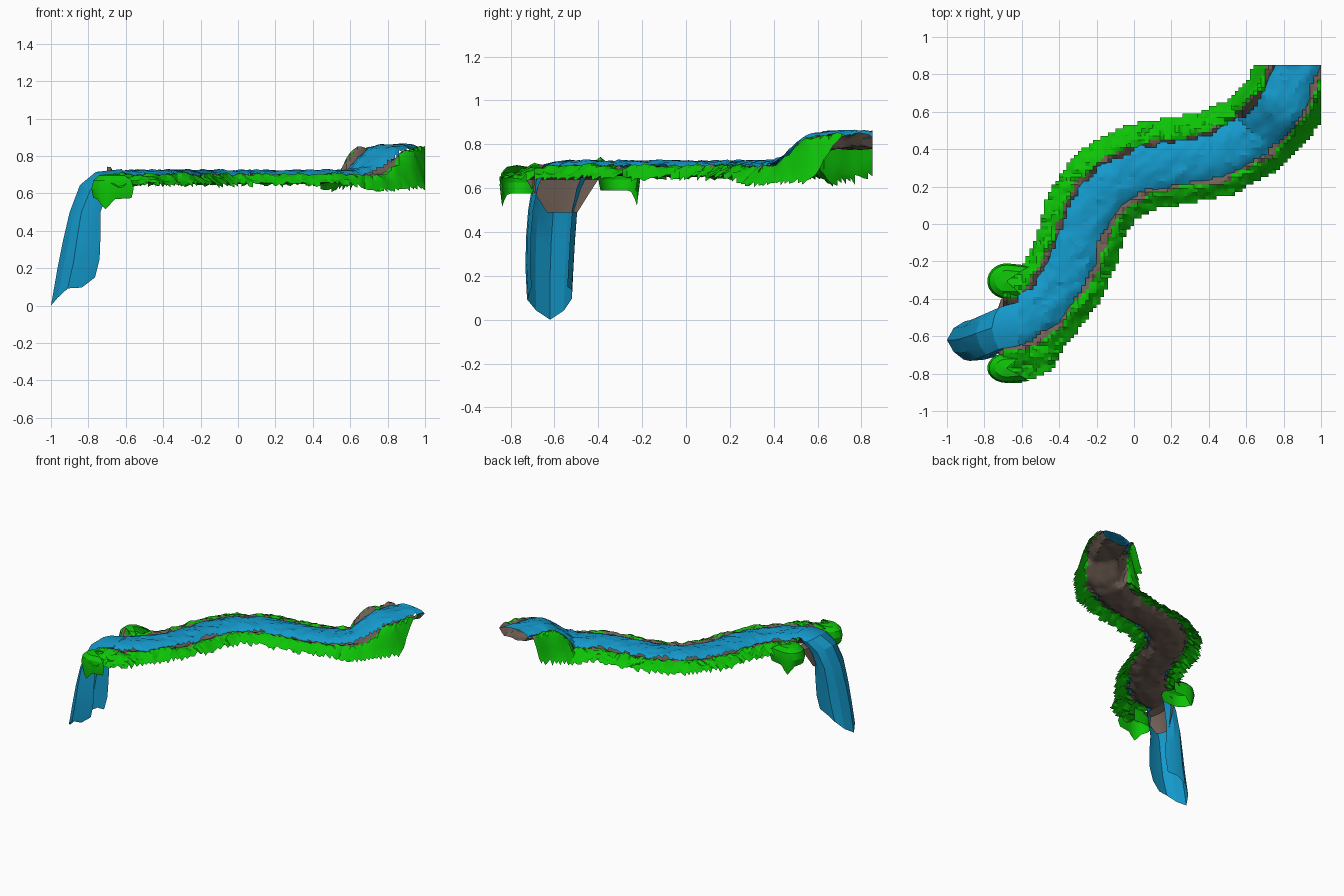
import bpy, bmesh, math, random
from mathutils import Vector, noise

if "Cube" in bpy.data.objects:
    bpy.data.objects.remove(bpy.data.objects["Cube"])

random.seed(4)


def material(name, rgb):
    m = bpy.data.materials.new(name)
    m.diffuse_color = (*rgb, 1)
    m.use_nodes = True
    m.node_tree.nodes["Principled BSDF"].inputs["Base Color"].default_value = m.diffuse_color
    return m


GREEN = material("grass", (0.004, 0.55, 0.002))
BROWN = material("soil", (0.17, 0.12, 0.095))
BLUE = material("water", (0.007, 0.32, 0.60))

# River centreline in plan, from the upper end to the fall
PATH = [Vector(p) for p in [(0.90, 0.95), (0.87, 0.82), (0.80, 0.65), (0.65, 0.48), (0.45, 0.37),
        (0.20, 0.32), (0.02, 0.29), (-0.14, 0.20), (-0.25, 0.05), (-0.30, -0.12),
        (-0.37, -0.29), (-0.49, -0.44), (-0.62, -0.53), (-0.85, -0.56)]]


def smooth(a, b, v):
    t = min(1, max(0, (v - a) / (b - a)))
    return t * t * (3 - 2 * t)


def curve(points, v):
    """Piecewise linear profile lookup."""
    for (a, za), (b, zb) in zip(points, points[1:]):
        if v <= b:
            return za + (zb - za) * max(0, v - a) / (b - a)
    return points[-1][1]


def nearest(x, y):
    """Distance to the centreline, closest point, and side (+1 = upper-left bank)."""
    p, best = Vector((x, y)), None
    for a, b in zip(PATH, PATH[1:]):
        ab = b - a
        q = a + ab * min(1, max(0, (p - a).dot(ab) / ab.dot(ab)))
        d = (p - q).length
        if best is None or d < best[0]:
            best = (d, q, -1 if ab.cross(p - a) > 0 else 1)
    return best


def reach(q, side):
    """Half width of the land."""
    wide = 0.02 * smooth(-0.35, -0.15, q.x) * (1 - smooth(0.5, 0.7, q.x)) * (side > 0)
    return 0.225 + wide + 0.085 * (1 - smooth(-0.64, -0.45, q.x))


def wobble(x, y, f=14):
    return noise.noise(Vector((x * f, y * f, 0.3)))


def land_height(x, y):
    d, q, side = nearest(x, y)
    r = reach(q, side)
    rise = 0.125 * smooth(0.60, 0.80, q.x)
    bank = 0.145 * (smooth(0.62, 0.76, q.x) if side > 0 else smooth(0.66, 0.83, q.x))
    end = 1 - smooth(-0.66, -0.52, q.x)
    foot = 0.03 * smooth(0.5, 0.62, q.x) * (1 - smooth(0.78, 0.88, q.x))
    top = 0.70 + bank + 0.035 * end * (side > 0)
    z = curve([(0, 0.655 + rise), (0.085, 0.66 + rise), (0.13, top), (0.16, top),
               (r - 0.015, 0.658 + bank * 0.15 - foot), (r + 0.02, 0.635 - foot)], d)
    rough = 0.009 if d > 0.12 else 0.002
    return z + 0.014 * wobble(x, y) + random.uniform(-rough, rough)


def water_height(x, y):
    d, q, side = nearest(x, y)
    z = 0.724 + 0.137 * smooth(0.60, 0.80, q.x) - 0.03 * (d / 0.12) ** 3
    return z + 0.008 * wobble(x, y, 18) + random.uniform(-0.004, 0.004)


def finish(name, bm, mats):
    bmesh.ops.recalc_face_normals(bm, faces=bm.faces)
    me = bpy.data.meshes.new(name)
    bm.to_mesh(me)
    bm.free()
    for m in mats:
        me.materials.append(m)
    ob = bpy.data.objects.new(name, me)
    bpy.context.collection.objects.link(ob)
    return ob


def grid_sheet(name, height, pick, mats, step=0.02):
    """Stepped-edge sheet: pick(x, y) gives a material slot or None for each cell."""
    bm, verts = bmesh.new(), {}

    def vert(i, j):
        if (i, j) not in verts:
            x, y = -1 + i * step, -0.85 + j * step
            verts[i, j] = bm.verts.new((x, y, height(x, y)))
        return verts[i, j]

    for i in range(100):
        for j in range(85):
            slot = pick(-1 + (i + 0.5) * step, -0.85 + (j + 0.5) * step)
            if slot is not None:
                f = bm.faces.new([vert(i, j), vert(i + 1, j), vert(i + 1, j + 1), vert(i, j + 1)])
                f.material_index = slot
    return finish(name, bm, mats)


def loft(name, rows, mat):
    bm = bmesh.new()
    vs = [[bm.verts.new(p) for p in row] for row in rows]
    for a, b in zip(vs, vs[1:]):
        for k in range(len(a) - 1):
            bm.faces.new([a[k], a[k + 1], b[k + 1], b[k]])
    return finish(name, bm, [mat])


# Banks and river bed
def pick_land(x, y):
    d, q, side = nearest(x, y)
    if d > reach(q, side) or x < (-0.70 if d < 0.16 else -0.68):
        return None
    return 0 if d > 0.138 + 0.03 * wobble(x, y, 10) else 1


grid_sheet("banks_and_bed", land_height, pick_land, [GREEN, BROWN])


# River surface
def pick_water(x, y):
    d = nearest(x, y)[0]
    return 0 if d < 0.117 + 0.035 * wobble(x, y, 12) and x > -0.63 else None


grid_sheet("river_water", water_height, pick_water, [BLUE])

# Waterfall: U-shaped sheet; rows are back x, front x, edge z, apex z, centre y, half width
SECTION = [(0, -0.8), (0.3, -0.95), (0.62, -1), (0.85, -0.6), (1, 0), (0.85, 0.6), (0.6, 0.95), (0.3, 0.95), (0, 0.75)]
FALL = [(-0.60, -0.62, 0.695, 0.73, -0.53, 0.12), (-0.66, -0.76, 0.675, 0.715, -0.555, 0.115),
        (-0.70, -0.845, 0.60, 0.645, -0.585, 0.115), (-0.735, -0.90, 0.50, 0.50, -0.605, 0.115),
        (-0.735, -0.935, 0.38, 0.35, -0.615, 0.115), (-0.74, -0.965, 0.25, 0.20, -0.62, 0.112),
        (-0.765, -1.0, 0.15, 0.0, -0.62, 0.105)]
loft("waterfall", [[(xb + (xf - xb) * u, yc + hw * v, ze + (za - ze) * u ** 2 - 0.04 * (k == 1 and n == 6))
                    for k, (u, v) in enumerate(SECTION)]
                   for n, (xb, xf, ze, za, yc, hw) in enumerate(FALL)], BLUE)

# Soil lip hanging behind the fall: x, z, half width, centre y
LIP = [(-0.66, 0.66, 0.17, -0.56), (-0.71, 0.64, 0.165, -0.565),
       (-0.725, 0.57, 0.12, -0.565), (-0.74, 0.49, 0.07, -0.565)]
loft("soil_lip", [[(x - 0.03 * (1 - v * v), yc + hw * v, z) for v in (-1, -0.6, -0.2, 0.2, 0.6, 1)]
                  for x, z, hw, yc in LIP], BROWN)


# Rounded grassy shoulders either side of the fall, with a cap that runs back into the bank
def shoulder(name, cx, cy, rx, ry, out, top, drop):
    rows = []
    for s, z in [(0.02, top), (0.6, top - 0.008), (0.9, top - 0.035), (1.0, top - 0.08), (0.9, top - 0.13)]:
        row = []
        for k in range(15):
            a = math.radians(-30 + 16 * k)
            spike = drop * math.exp(-((k - 3) / 1.3) ** 2) * max(0, (top - z - 0.06) / 0.07)
            back = 0.07 if k in (0, 14) else 0
            row.append((cx - rx * s * math.sin(a) + back * s, cy + out * ry * s * math.cos(a), z - spike))
        rows.append(row)
    loft(name, rows, GREEN)


shoulder("shoulder_left", -0.68, -0.305, 0.105, 0.095, 1, 0.72, 0.07)
shoulder("shoulder_right", -0.68, -0.77, 0.105, 0.08, -1, 0.705, 0.06)

for ob in bpy.data.objects:
    bpy.ops.object.select_all(action='DESELECT')
    ob.select_set(True)
    bpy.context.view_layer.objects.active = ob
    bpy.ops.object.shade_smooth_by_angle(angle=math.radians(20))
